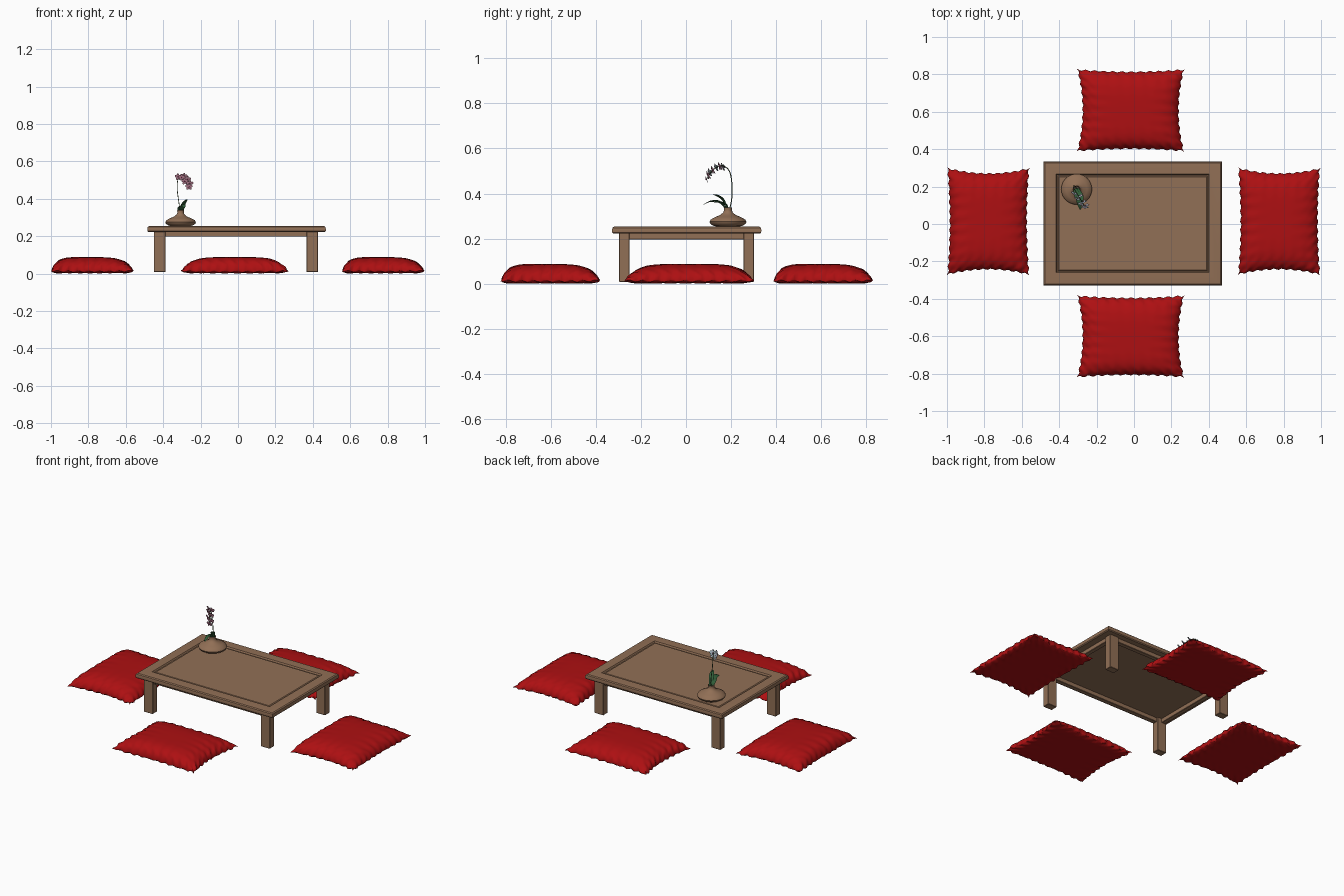
import bpy, bmesh, math
from mathutils import Vector, Matrix

if "Cube" in bpy.data.objects:
    bpy.data.objects.remove(bpy.data.objects["Cube"])


def material(name, rgb):
    m = bpy.data.materials.new(name)
    m.diffuse_color = (*rgb, 1)
    m.use_nodes = True
    m.node_tree.nodes["Principled BSDF"].inputs["Base Color"].default_value = m.diffuse_color
    return m


WOOD = material("warm wood", (0.285, 0.16, 0.092))
RED = material("cushion red", (0.42, 0.005, 0.006))
GREEN = material("leaf green", (0.03, 0.11, 0.04))
STEM = material("stem green", (0.06, 0.10, 0.04))
PINK = material("petal pink", (0.55, 0.24, 0.33))
PALE = material("petal back grey blue", (0.36, 0.45, 0.50))
MAGENTA = material("flower centre", (0.35, 0.05, 0.16))


def finish(bm, name, mats, angle=None):
    bmesh.ops.recalc_face_normals(bm, faces=bm.faces)
    me = bpy.data.meshes.new(name)
    bm.to_mesh(me)
    bm.free()
    for m in mats:
        me.materials.append(m)
    ob = bpy.data.objects.new(name, me)
    bpy.context.collection.objects.link(ob)
    if angle:
        bpy.ops.object.select_all(action='DESELECT')
        ob.select_set(True)
        bpy.context.view_layer.objects.active = ob
        bpy.ops.object.shade_smooth_by_angle(angle=math.radians(angle))
    return ob


def loft(bm, rings):
    """Join closed rings of points, cap both ends."""
    vs = [[bm.verts.new(p) for p in r] for r in rings]
    n = len(vs[0])
    for a, b in zip(vs, vs[1:]):
        for i in range(n):
            bm.faces.new((a[i], a[(i + 1) % n], b[(i + 1) % n], b[i]))
    bm.faces.new(vs[0][::-1])
    bm.faces.new(vs[-1])


def box(name, x0, x1, y0, y1, z0, z1, bevel=0.002):
    bm = bmesh.new()
    loft(bm, [[(x0, y0, z), (x1, y0, z), (x1, y1, z), (x0, y1, z)] for z in (z0, z1)])
    bmesh.ops.bevel(bm, geom=bm.edges[:], offset=bevel, segments=1, affect='EDGES')
    return finish(bm, name, [WOOD])


# table top: rounded rim, stepped groove and recessed panel
CX, CY, HX, HY = -0.0075, 0.003, 0.4775, 0.331
profile = [(0.006, 0.222), (0.001, 0.227), (0, 0.238), (0.002, 0.248), (0.008, 0.253),
           (0.02, 0.2545), (0.068, 0.2545), (0.073, 0.246), (0.078, 0.246), (0.083, 0.250)]
bm = bmesh.new()
loft(bm, [[(CX + sx * (HX - d), CY + sy * (HY - d), z)
           for sx, sy in ((-1, -1), (1, -1), (1, 1), (-1, 1))] for d, z in profile])
finish(bm, "table_top", [WOOD], 25)

# legs and apron rails
for xn, x in (("left", -0.419), ("right", 0.397)):
    for yn, y in (("front", -0.273), ("back", 0.278)):
        box(f"{yn}_{xn}_leg", x - 0.031, x + 0.031, y - 0.023, y + 0.023, 0.008, 0.224)
for n, y in (("front", -0.275), ("back", 0.28)):
    box(n + "_rail", -0.39, 0.368, y - 0.014, y + 0.014, 0.197, 0.224)
for n, x in (("left", -0.43), ("right", 0.408)):
    box(n + "_rail", x - 0.014, x + 0.014, -0.252, 0.257, 0.197, 0.224)


# cushions: domed top, pinched sides, wrinkled seam
def cushion(name, cx, cy, turn):
    nu, nv, a, b = 64, 52, 0.284, 0.217
    bm = bmesh.new()

    def point(u, v, top):
        edge = max(abs(u), abs(v)) ** 6
        x = a * u * (1 - 0.10 * (1 - v * v) * abs(u)) + edge * 0.004 * math.sin(31 * v + 2 * u)
        y = b * v * (1 - 0.055 * (1 - u * u) * abs(v)) + edge * 0.004 * math.sin(37 * u + v)
        w = v + 0.12 * (1 - v * v)
        dome = math.sqrt(max(0, (1 - abs(u) ** 4) * (1 - abs(w) ** 4)))
        fold = (math.sin(26 * u + 3 * v) * abs(v) ** 3 * (1 - u * u)
                + math.sin(23 * v + 2 * u) * abs(u) ** 3 * (1 - v * v))
        seam = 0.014 + 0.004 * edge * math.sin(29 * u + 25 * v)
        if top:
            z = seam + dome * (0.074 + 0.006 * fold)
        else:
            z = max(0, seam - 0.011 * min(1, dome * 1.6) + 0.002 * fold * dome)
        return Vector((x, y, z))

    lin = lambda n: [math.sin(math.pi / 2 * (2 * i / n - 1)) for i in range(n + 1)]
    sides = [[[bm.verts.new(point(u, v, t)) for v in lin(nv)] for u in lin(nu)] for t in (1, 0)]
    for g in sides:
        for i in range(nu):
            for j in range(nv):
                bm.faces.new((g[i][j], g[i + 1][j], g[i + 1][j + 1], g[i][j + 1]))
    bmesh.ops.remove_doubles(bm, verts=bm.verts, dist=1e-5)
    bm.transform(Matrix.Translation((cx, cy, 0)) @ Matrix.Rotation(turn, 4, 'Z'))
    finish(bm, name, [RED], 60)


cushion("front_cushion", -0.018, -0.601, 0)
cushion("back_cushion", -0.018, 0.608, 0)
cushion("left_cushion", -0.779, 0.014, -math.pi / 2)
cushion("right_cushion", 0.776, 0.014, -math.pi / 2)

# vase: lathed squat body with narrow open neck
VX, VY, N = -0.307, 0.186, 48
vase = [(0.045, 0.2535), (0.062, 0.256), (0.078, 0.265), (0.082, 0.275), (0.076, 0.285),
        (0.056, 0.296), (0.034, 0.305), (0.021, 0.316), (0.017, 0.327), (0.019, 0.338),
        (0.0165, 0.339), (0.014, 0.327), (0.016, 0.316)]
bm = bmesh.new()
loft(bm, [[(VX + r * math.cos(2 * math.pi * i / N), VY + r * math.sin(2 * math.pi * i / N), z)
           for i in range(N)] for r, z in vase])
finish(bm, "vase", [WOOD], 50)


def path(points, n):
    """Smooth Catmull-Rom samples through the points."""
    p = [Vector(q) for q in points]
    p = [2 * p[0] - p[1]] + p + [2 * p[-1] - p[-2]]
    out = []
    for k in range(n + 1):
        s = min(k / n * (len(p) - 3), len(p) - 3 - 1e-6)
        i, t = int(s), s - int(s)
        q0, q1, q2, q3 = p[i:i + 4]
        out.append(0.5 * (2 * q1 + (q2 - q0) * t + (2 * q0 - 5 * q1 + 4 * q2 - q3) * t * t
                          + (3 * q1 - q0 - 3 * q2 + q3) * t ** 3))
    return out


# arching flower stem
arc = path([(-0.307, 0.19, 0.315), (-0.316, 0.203, 0.38), (-0.325, 0.203, 0.45),
            (-0.321, 0.19, 0.503), (-0.300, 0.155, 0.524), (-0.276, 0.115, 0.50),
            (-0.262, 0.095, 0.468)], 48)
bm = bmesh.new()
rings = []
for i, c in enumerate(arc):
    d = (arc[min(i + 1, 48)] - arc[max(i - 1, 0)]).normalized()
    s = d.cross(Vector((1, 0, 0))).normalized()
    q = d.cross(s)
    rings.append([c + 0.0022 * (s * math.cos(k * math.pi / 3) + q * math.sin(k * math.pi / 3))
                  for k in range(6)])
loft(bm, rings)
finish(bm, "flower_stem", [STEM], 60)

# strap leaves: tapered flat sections along a bending path
leaves = [[(-0.305, 0.19, 0.32), (-0.300, 0.15, 0.362), (-0.292, 0.11, 0.366), (-0.286, 0.078, 0.352)],
          [(-0.303, 0.188, 0.32), (-0.293, 0.168, 0.368), (-0.282, 0.145, 0.388), (-0.276, 0.122, 0.396)],
          [(-0.308, 0.19, 0.32), (-0.312, 0.178, 0.35), (-0.306, 0.15, 0.362), (-0.300, 0.125, 0.362)]]
for n, pts in enumerate(leaves):
    bm = bmesh.new()
    rings = []
    for i, c in enumerate(path(pts, 14)):
        w = 0.002 + 0.011 * math.sin(math.pi * (0.12 + 0.87 * i / 14)) ** 0.7
        up, side = Vector((0, 0.0006, 0.001)), Vector((w, 0.25 * w, 0.3 * w))
        rings.append([c - side, c - up * 1.5, c + side, c + up])
    loft(bm, rings)
    finish(bm, f"leaf_{n + 1}", [GREEN], 60)

# blossoms: five petals, pink in front and pale behind, with a small centre
for n, (i, sx) in enumerate([(29, -1), (32, 1), (35, -1), (38, 1), (41, -1), (44, 1), (48, 0)]):
    bm = bmesh.new()
    for k in range(5):
        ang = math.pi / 2 + k * 2 * math.pi / 5
        wide = 0.0085 if k in (1, 4) else 0.006
        for y, mat in ((-0.0006, 0), (0.0006, 1)):
            ring = []
            for j in range(10):
                t = 2 * math.pi * j / 10
                r, s = 0.0105 + 0.0095 * math.cos(t), wide * math.sin(t)
                ring.append(bm.verts.new((r * math.cos(ang) - s * math.sin(ang),
                                          y + 0.15 * r * (k % 2),
                                          r * math.sin(ang) + s * math.cos(ang))))
            f = bm.faces.new(ring if mat == 0 else ring[::-1])
            f.material_index = mat
    before = set(bm.faces)
    bmesh.ops.create_icosphere(bm, subdivisions=1, radius=0.004)
    for f in set(bm.faces) - before:
        f.material_index = 2
    bm.transform(Matrix.Translation(arc[i] + Vector((0.011 * sx, -0.006, -0.004)))
                 @ Matrix.Rotation(0.35 * sx, 4, 'Z') @ Matrix.Rotation(0.35, 4, 'X'))
    finish(bm, f"blossom_{n + 1}", [PINK, PALE, MAGENTA])
